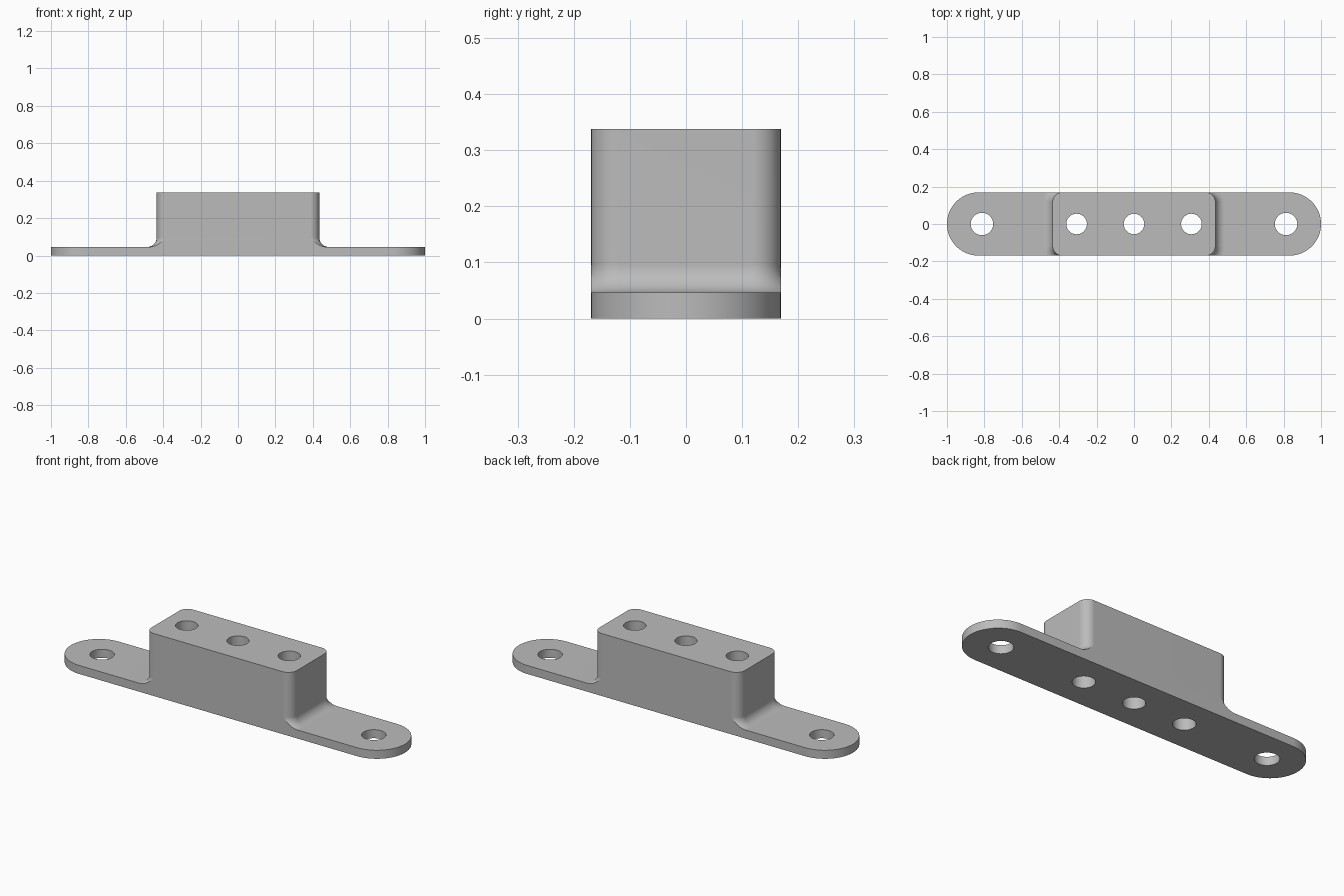
import bpy, bmesh, math

if "Cube" in bpy.data.objects:
    bpy.data.objects.remove(bpy.data.objects["Cube"])

HALF_W, PLATE_T, TOP = 0.169, 0.046, 0.338
BLOCK_X, CORNER, FILLET = 0.435, 0.05, 0.05

grey = bpy.data.materials.new("plain grey")
grey.diffuse_color = (0.5, 0.5, 0.5, 1)
grey.use_nodes = True
grey.node_tree.nodes["Principled BSDF"].inputs["Base Color"].default_value = grey.diffuse_color


def loft(name, rings):
    """Closed solid through rings of equal point count, bottom to top."""
    bm = bmesh.new()
    loops = [[bm.verts.new(p) for p in ring] for ring in rings]
    for a, b in zip(loops, loops[1:]):
        for i in range(len(a)):
            j = (i + 1) % len(a)
            bm.faces.new((a[i], a[j], b[j], b[i]))
    bm.faces.new(loops[0][::-1])
    bm.faces.new(loops[-1])
    bmesh.ops.recalc_face_normals(bm, faces=bm.faces)
    mesh = bpy.data.meshes.new(name)
    bm.to_mesh(mesh)
    bm.free()
    obj = bpy.data.objects.new(name, mesh)
    bpy.context.collection.objects.link(obj)
    mesh.materials.append(grey)
    return obj


def mirror_quadrant(arc, z):
    """Turn a first-quadrant arc into a full counter-clockwise outline."""
    left = [(-x, y) for x, y in reversed(arc)]
    half = arc + left
    return [(x, y, z) for x, y in half] + [(-x, -y, z) for x, y in half]


def block_ring(offset, z, n=12):
    # The widened corner arc stops where it meets the side of the plate
    r = CORNER + offset
    end = math.asin(CORNER / r)
    cx, cy = BLOCK_X - CORNER, HALF_W - CORNER
    arc = [(cx + r * math.cos(end * i / n), cy + r * math.sin(end * i / n))
           for i in range(n + 1)]
    return mirror_quadrant(arc, z)


def plate_ring(z, n=24):
    cx = 1 - HALF_W
    # Start just off the axis so mirrored points do not coincide
    arc = [(cx + HALF_W * math.cos(a), HALF_W * math.sin(a))
           for a in (math.pi / 2 * (i + 0.5) / (n + 0.5) for i in range(n + 1))]
    return mirror_quadrant(arc, z)


def apply_boolean(obj, other, operation):
    mod = obj.modifiers.new(operation.lower(), 'BOOLEAN')
    mod.operation, mod.solver, mod.object = operation, 'EXACT', other
    bpy.context.view_layer.objects.active = obj
    bpy.ops.object.modifier_apply(modifier=mod.name)
    bpy.data.objects.remove(other, do_unlink=True)


# Base plate with round ends
bracket = loft("mounting_bracket", [plate_ring(0), plate_ring(PLATE_T)])

# Raised block with a concave fillet at its foot
rings = [block_ring(FILLET, 0.02)]
for i in range(11):
    a = math.pi / 2 * i / 10
    rings.append(block_ring(FILLET * (1 - math.sin(a)),
                            PLATE_T + FILLET * (1 - math.cos(a))))
rings.append(block_ring(0, TOP))
apply_boolean(bracket, loft("block", rings), 'UNION')

# Through holes: two in the plate ends, three in the block
for x, r in ((-0.813, 0.06), (0.813, 0.06), (-0.307, 0.055), (0, 0.055), (0.307, 0.055)):
    circle = [(x + r * math.cos(t), r * math.sin(t))
              for t in (2 * math.pi * i / 48 for i in range(48))]
    cutter = loft("hole_cutter", [[(*p, z) for p in circle] for z in (-0.1, 0.5)])
    cutter.hide_render = True
    apply_boolean(bracket, cutter, 'DIFFERENCE')

# Smooth curves, crisp edges
bpy.ops.object.select_all(action='DESELECT')
bracket.select_set(True)
bpy.context.view_layer.objects.active = bracket
bpy.ops.object.shade_smooth_by_angle(angle=math.radians(30))
normals = bracket.modifiers.new("flat face normals", 'WEIGHTED_NORMAL')
normals.keep_sharp = True
